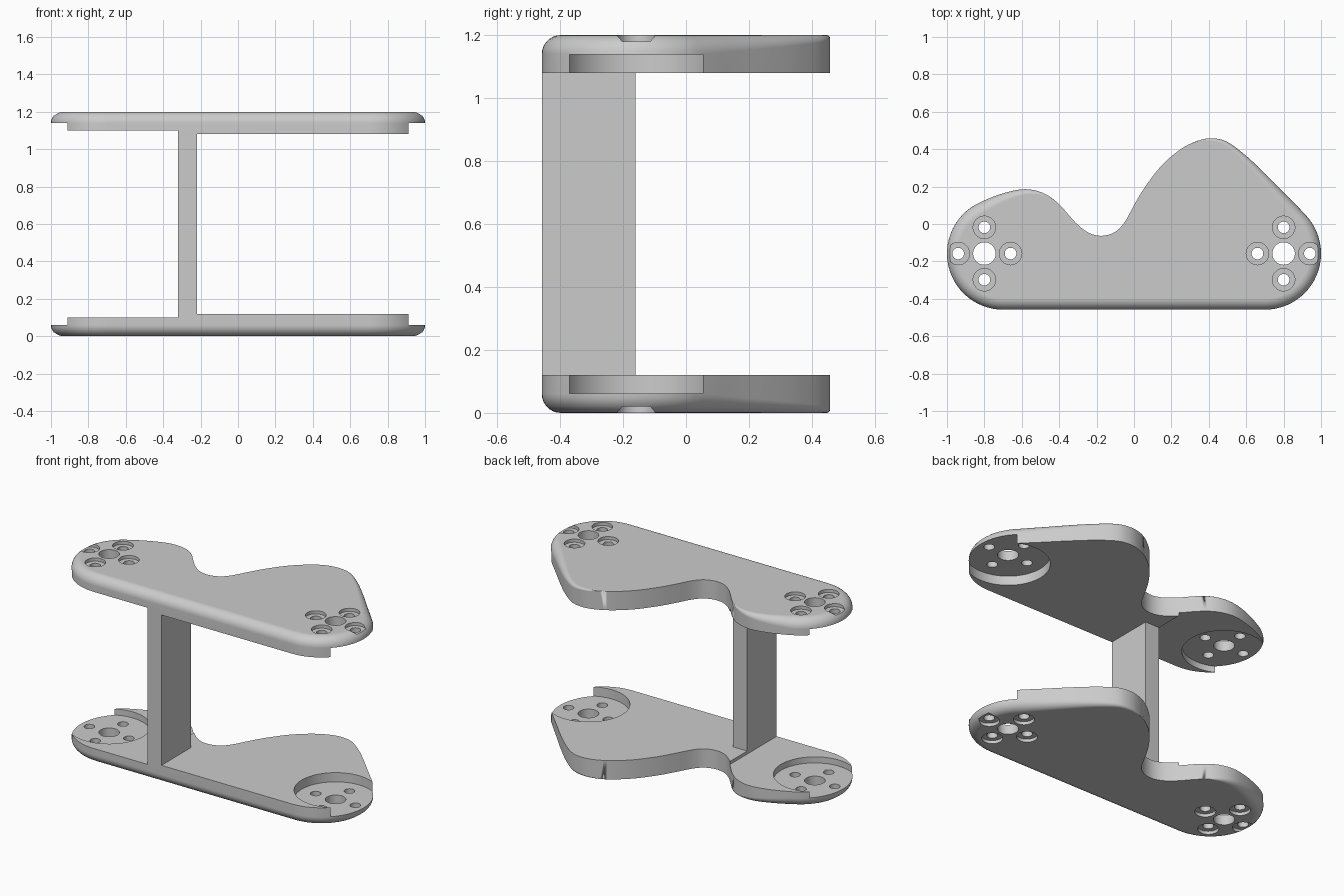
import bpy, bmesh, math
from mathutils import Vector, Matrix

cube = bpy.data.objects.get("Cube")
if cube:
    bpy.data.objects.remove(cube, do_unlink=True)

HEIGHT, THICK, FILLET = 1.2, 0.12, 0.06
FRONT, AXIS_Y, END_X, END_R = -0.458, -0.158, 0.7, 0.3
HUB_X = 0.8
WEB = (-0.32, -0.22)

grey = bpy.data.materials.new("plain grey")
grey.use_nodes = True
grey.diffuse_color = (0.6, 0.6, 0.6, 1)
grey.node_tree.nodes["Principled BSDF"].inputs["Base Color"].default_value = grey.diffuse_color


def make_object(name, bm):
    bmesh.ops.recalc_face_normals(bm, faces=bm.faces)
    mesh = bpy.data.meshes.new(name)
    bm.to_mesh(mesh)
    bm.free()
    mesh.materials.append(grey)
    obj = bpy.data.objects.new(name, mesh)
    bpy.context.collection.objects.link(obj)
    return obj


def box(name, lo, hi):
    bm = bmesh.new()
    lo, hi = Vector(lo), Vector(hi)
    size = Matrix.Diagonal((*(hi - lo), 1))
    bmesh.ops.create_cube(bm, size=1, matrix=Matrix.Translation((lo + hi) / 2) @ size)
    return make_object(name, bm)


def cylinder(name, x, y, radius, z0, z1, sides=48):
    bm = bmesh.new()
    bmesh.ops.create_cone(bm, cap_ends=True, segments=sides, radius1=radius, radius2=radius,
                          depth=z1 - z0, matrix=Matrix.Translation((x, y, (z0 + z1) / 2)))
    return make_object(name, bm)


def arc(cx, a0, a1, steps):
    angles = [math.radians(a0 + (a1 - a0) * i / steps) for i in range(steps + 1)]
    return [Vector((cx + END_R * math.cos(a), AXIS_Y + END_R * math.sin(a))) for a in angles]


def spline(points, steps=5):
    # Catmull-Rom curve; the first and last points only guide the ends
    out = []
    for a, b, c, d in zip(points, points[1:], points[2:], points[3:]):
        for i in range(steps):
            t = i / steps
            out.append(0.5 * (2 * b + (c - a) * t + (2 * a - 5 * b + 4 * c - d) * t ** 2
                              + (3 * b - a - 3 * c + d) * t ** 3))
    return out[1:]


def fillet_at(p):
    # the rounding fades out towards the two rear lobes and the dip between them
    if p.y < 0.05 and abs(p.x) > 0.6 or p.y < -0.4:
        return FILLET
    if p.x > 0.4:
        return min(FILLET, 0.012 + 0.048 * (p.x - 0.4) / 0.5)
    if p.x < -0.55:
        return min(FILLET, 0.025 + 0.035 * (-0.55 - p.x) / 0.28)
    return max(0.0, min(0.025, (-0.42 - p.x) * 0.19), 0.012 - 0.12 * (0.4 - p.x))


def build_plate(name):
    # outline: round ends, straight front, wavy rear edge
    right, left = arc(END_X, -90, 45, 24), arc(-END_X, 115, 270, 28)
    wave = [(0.8, 0.168), (0.7, 0.27), (0.6, 0.364), (0.5, 0.438), (0.42, 0.458), (0.34, 0.445),
            (0.25, 0.4), (0.15, 0.315), (0.06, 0.2), (0, 0.1), (-0.05, 0.01), (-0.1, -0.042),
            (-0.17, -0.063), (-0.24, -0.048), (-0.31, 0.005), (-0.4, 0.105), (-0.48, 0.163),
            (-0.58, 0.186), (-0.7, 0.164)]
    rear = spline([right[-4], right[-1]] + [Vector(p) for p in wave] + [left[0], left[3]])
    outline = right + rear + left
    n = len(outline)

    # stack of rings from the rounded outer face to the flat inner face
    bm = bmesh.new()
    steps = 7
    rings = [[] for _ in range(steps + 2)]
    for i, p in enumerate(outline):
        tangent = (p - outline[i - 1]).normalized() + (outline[(i + 1) % n] - p).normalized()
        inward = Vector((-tangent.y, tangent.x)).normalized()
        r = fillet_at(p)
        for k in range(steps + 1):
            a = math.pi / 2 * k / steps
            q = p + inward * r * (1 - math.sin(a))
            rings[k].append(bm.verts.new((q.x, q.y, r * (1 - math.cos(a)))))
        rings[-1].append(bm.verts.new((p.x, p.y, THICK)))
    for lower, upper in zip(rings, rings[1:]):
        for i in range(n):
            j = (i + 1) % n
            bm.faces.new((lower[i], lower[j], upper[j], upper[i]))
    bm.faces.new(rings[0][::-1])
    bm.faces.new(rings[-1])
    bmesh.ops.remove_doubles(bm, verts=bm.verts, dist=1e-5)
    plate = make_object(name, bm)

    # cutters: thinner side, hub recesses, bores and countersunk screw holes
    cutters = [box("thin_side_cutter", (-1.2, -0.6, 0.10), (WEB[0], 0.6, 0.3))]
    for side in (-1, 1):
        x = side * HUB_X
        cutters.append(cylinder("recess_cutter", x, AXIS_Y, 0.24, FILLET + 0.001, 0.35, 96))
        cutters.append(cylinder("bore_cutter", x, AXIS_Y, 0.06, -0.1, 0.3))
        for dx, dy in ((1, 0), (0, 1), (-1, 0), (0, -1)):
            hx, hy = x + 0.14 * dx, AXIS_Y + 0.14 * dy
            cutters.append(cylinder("screw_cutter", hx, hy, 0.031, -0.1, 0.3, 32))
            cutters.append(cylinder("screw_head_cutter", hx, hy, 0.06, -0.1, 0.02))
    bpy.context.view_layer.objects.active = plate
    for cutter in cutters:
        cutter.hide_render = True
        mod = plate.modifiers.new("cut", 'BOOLEAN')
        mod.operation, mod.solver, mod.object = 'DIFFERENCE', 'EXACT', cutter
        bpy.ops.object.modifier_apply(modifier=mod.name)
        bpy.data.objects.remove(cutter, do_unlink=True)
    return plate


def smooth(obj):
    bpy.ops.object.select_all(action='DESELECT')
    obj.select_set(True)
    bpy.context.view_layer.objects.active = obj
    bpy.ops.object.shade_smooth_by_angle(angle=math.radians(30))
    obj.modifiers.new("flat faces", 'WEIGHTED_NORMAL').keep_sharp = True


# bottom plate and its mirrored twin on top
bottom = build_plate("bottom_plate")
top = bottom.copy()
top.name = "top_plate"
top.data = bottom.data.copy()
bpy.context.collection.objects.link(top)
top.data.transform(Matrix.Translation((0, 0, HEIGHT)) @ Matrix.Diagonal((1, 1, -1, 1)))
top.data.flip_normals()
smooth(bottom)
smooth(top)

# upright web joining the plates
box("upright_web", (WEB[0], FRONT, THICK - 0.02), (WEB[1], -0.16, HEIGHT - THICK + 0.02))
